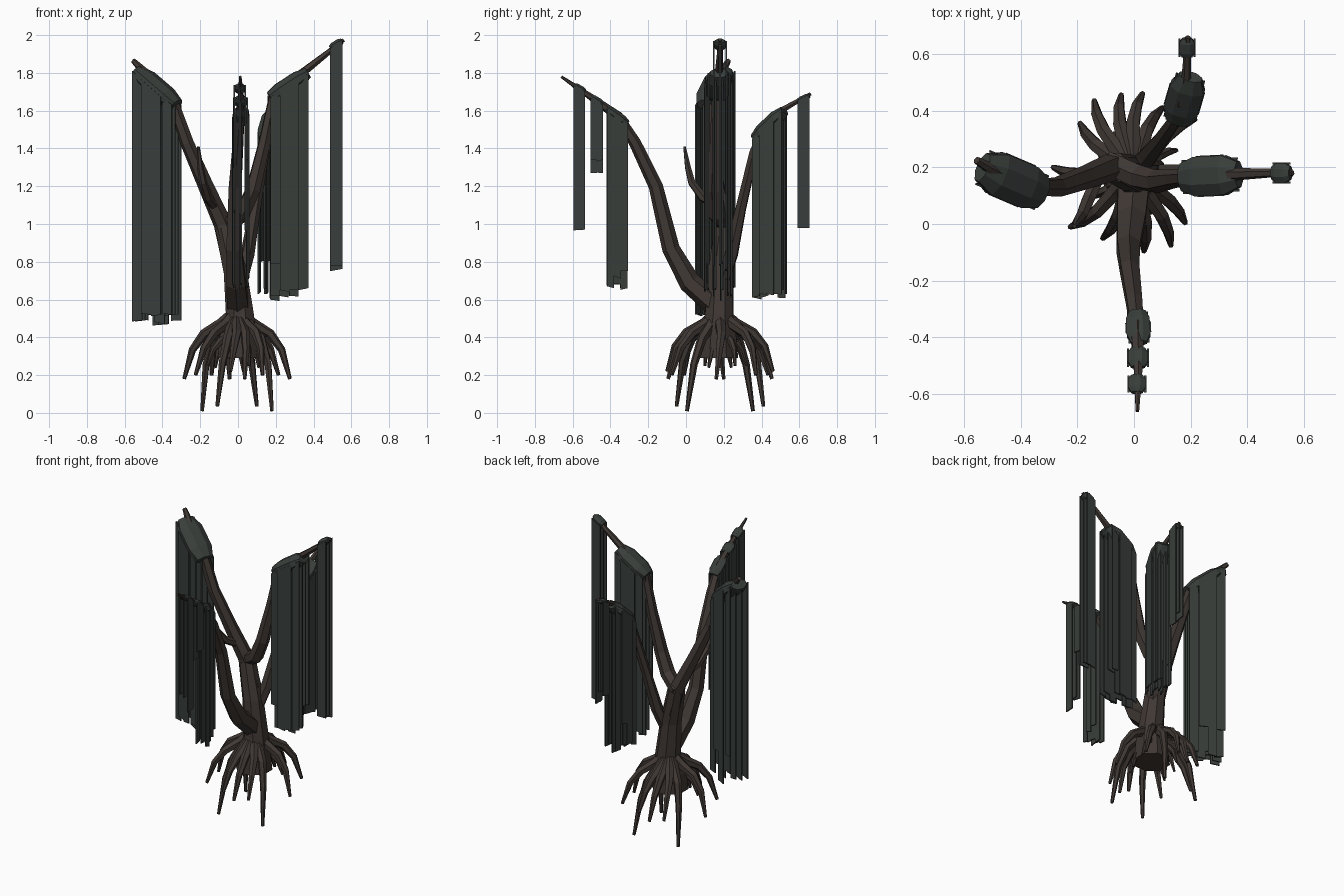
import bpy, bmesh, math, random
from mathutils import Vector, Matrix

if "Cube" in bpy.data.objects:
    bpy.data.objects.remove(bpy.data.objects["Cube"])

random.seed(4)

def material(name, col):
    m = bpy.data.materials.new(name)
    m.diffuse_color = (*col, 1)
    m.use_nodes = True
    m.node_tree.nodes["Principled BSDF"].inputs["Base Color"].default_value = m.diffuse_color
    return m

BARK = material("bark", (0.05, 0.039, 0.034))
MOSS = material("moss", (0.040, 0.048, 0.043))

def finish(bm, name, mat):
    bmesh.ops.recalc_face_normals(bm, faces=bm.faces)
    me = bpy.data.meshes.new(name)
    bm.to_mesh(me)
    bm.free()
    me.materials.append(mat)
    ob = bpy.data.objects.new(name, me)
    bpy.context.collection.objects.link(ob)
    return ob

def add_tube(bm, pts, radii, sides=6, squash=1.0):
    """Faceted tapering tube through pts; squash scales the upright radius."""
    pts = [Vector(p) for p in pts]
    side, rings = None, []
    for i, p in enumerate(pts):
        d = (pts[min(i + 1, len(pts) - 1)] - pts[max(i - 1, 0)]).normalized()
        if side is None:
            side = d.cross(Vector((0, 0, 1)))
            if side.length < 0.2:
                side = Vector((1, 0, 0))
        side = (side - d * side.dot(d)).normalized()
        up = side.cross(d)
        ring = []
        for k in range(sides):
            a = 2 * math.pi * (k + 0.5) / sides
            ring.append(bm.verts.new(p + radii[i] * (side * math.cos(a) + up * math.sin(a) * squash)))
        rings.append(ring)
    for a, b in zip(rings, rings[1:]):
        for k in range(sides):
            j = (k + 1) % sides
            bm.faces.new((a[k], a[j], b[j], b[k]))
    bm.faces.new(rings[0][::-1])
    bm.faces.new(rings[-1])

def branch(name, pts, radii, sides=6):
    bm = bmesh.new()
    add_tube(bm, pts, radii, sides)
    return finish(bm, name, BARK)

# Trunk with a flat cut base
branch("trunk", [(0, .17, .29), (0, .17, .40), (.01, .175, .52), (-.015, .18, .75), (-.07, .2, .98)],
       [.115, .105, .08, .066, .055], 8)

# Main branches
branch("left_branch", [(-.03, .19, .82), (-.08, .2, 1.0), (-.17, .165, 1.2), (-.27, .13, 1.43), (-.34, .13, 1.63),
                       (-.48, .18, 1.79), (-.555, .225, 1.865)], [.06, .05, .042, .036, .032, .025, .014])
branch("right_branch", [(-.09, .215, .98), (.02, .165, 1.05), (.08, .15, 1.18), (.14, .16, 1.43), (.19, .165, 1.68),
                        (.34, .175, 1.8), (.48, .18, 1.91), (.56, .18, 1.975)],
       [.045, .046, .042, .034, .028, .023, .016, .01])
branch("back_branch", [(0, .18, .66), (.05, .24, .84), (.09, .29, 1.08), (.14, .36, 1.38), (.17, .43, 1.54),
                       (.185, .52, 1.61), (.19, .66, 1.69)], [.04, .038, .03, .026, .023, .017, .01])
branch("front_branch", [(0, .16, .57), (-.01, .02, .69), (-.02, -.08, .87), (-.015, -.16, 1.2), (0, -.27, 1.43),
                        (.01, -.36, 1.57), (.015, -.5, 1.67), (.012, -.66, 1.78)],
       [.065, .058, .047, .038, .032, .027, .018, .007])
branch("side_twig", [(-.12, .18, 1.09), (-.16, .09, 1.14), (-.185, .03, 1.22), (-.2, .01, 1.3), (-.21, -.008, 1.41)],
       [.026, .025, .021, .017, .007])

# Arching roots: one half is given by tips, the other is turned by 180 degrees
HUB = Vector((-.005, .18, 0))
TIPS = [(.18, .005, .01), (.10, .41, .035), (.275, .16, .18), (.035, -.095, .18), (.215, .37, .2), (.13, -.075, .2),
        (.11, .12, .24), (.06, .04, .25), (.03, .46, .22), (.15, .26, .25)]
bm = bmesh.new()
for turn in (1, -1):
    for x, y, z in TIPS:
        out = (Vector((x, y, 0)) - HUB) * turn
        swirl = Vector((-out.y, out.x, 0))
        top = .40 + .06 * (out.length > .2)
        drop = top - z
        path = []
        for f, h, w in ((.1, top + .06, 0), (.3, top + .01, .03), (.62, top - .15 * drop, .07),
                        (.84, top - .45 * drop, .05), (1, z, 0)):
            p = HUB + out * f + swirl * w
            p.z = h
            path.append(p)
        s = 1 if out.length > .2 else .75
        add_tube(bm, path, [.03 * s, .031 * s, .026 * s, .02 * s, .01 * s], 6)
finish(bm, "roots", BARK)

def moss(name, p0, p1, width, bottom, strips, sheets):
    """Faceted sleeve on the branch with curtains of thin strips hanging from it."""
    p0, p1 = Vector(p0), Vector(p1)
    run = p1 - p0
    side = Vector((-run.y, run.x, 0)).normalized()
    bm = bmesh.new()
    add_tube(bm, [p0, p0 + run * .25, p0 + run * .75, p1],
             [width * .75, width * 1.08, width * 1.08, width * .7], 8, .62)
    for s in range(sheets):
        off = -1 + 2 * s / (sheets - 1)
        for i in range(strips):
            a, b = i / strips, (i + 1) / strips
            low = bottom + random.choice((0, .02, .05, .09 + .1 * (sheets > 3)))
            # End strips hang a little inwards of the outer ones
            o = side * (off * width * (.98 if 0 < i < strips - 1 or strips < 3 else .8))
            corner = [p0 + run * a + o, p0 + run * b + o]
            quad = [corner[0], corner[1],
                    Vector((*corner[1].xy, low + random.uniform(-.01, .015))), Vector((*corner[0].xy, low))]
            t = side * .004
            f = [bm.verts.new(v + t) for v in quad]
            g = [bm.verts.new(v - t) for v in quad]
            bm.faces.new(f)
            bm.faces.new(g[::-1])
            for k in range(4):
                j = (k + 1) % 4
                bm.faces.new((f[k], g[k], g[j], f[j]))
    return finish(bm, name, MOSS)

# Hanging moss: big clumps mid-branch, small ones near the tips
moss("left_moss", (-.325, .11, 1.63), (-.535, .2, 1.81), .078, .47, 4, 4)
moss("right_moss", (.17, .165, 1.67), (.37, .175, 1.80), .07, .6, 4, 4)
moss("right_tip_moss", (.488, .18, 1.93), (.553, .18, 1.97), .034, .73, 1, 3)
moss("back_moss", (.155, .365, 1.45), (.2, .52, 1.6), .062, .61, 4, 4)
moss("back_tip_moss", (.187, .59, 1.65), (.187, .655, 1.68), .027, .98, 1, 3)
moss("front_moss", (.012, -.31, 1.53), (.018, -.42, 1.61), .042, .66, 3, 3)
moss("front_middle_moss", (.014, -.44, 1.63), (.014, -.505, 1.67), .036, 1.25, 2, 3)
moss("front_tip_moss", (.01, -.535, 1.7), (.01, -.595, 1.735), .03, .97, 1, 3)
